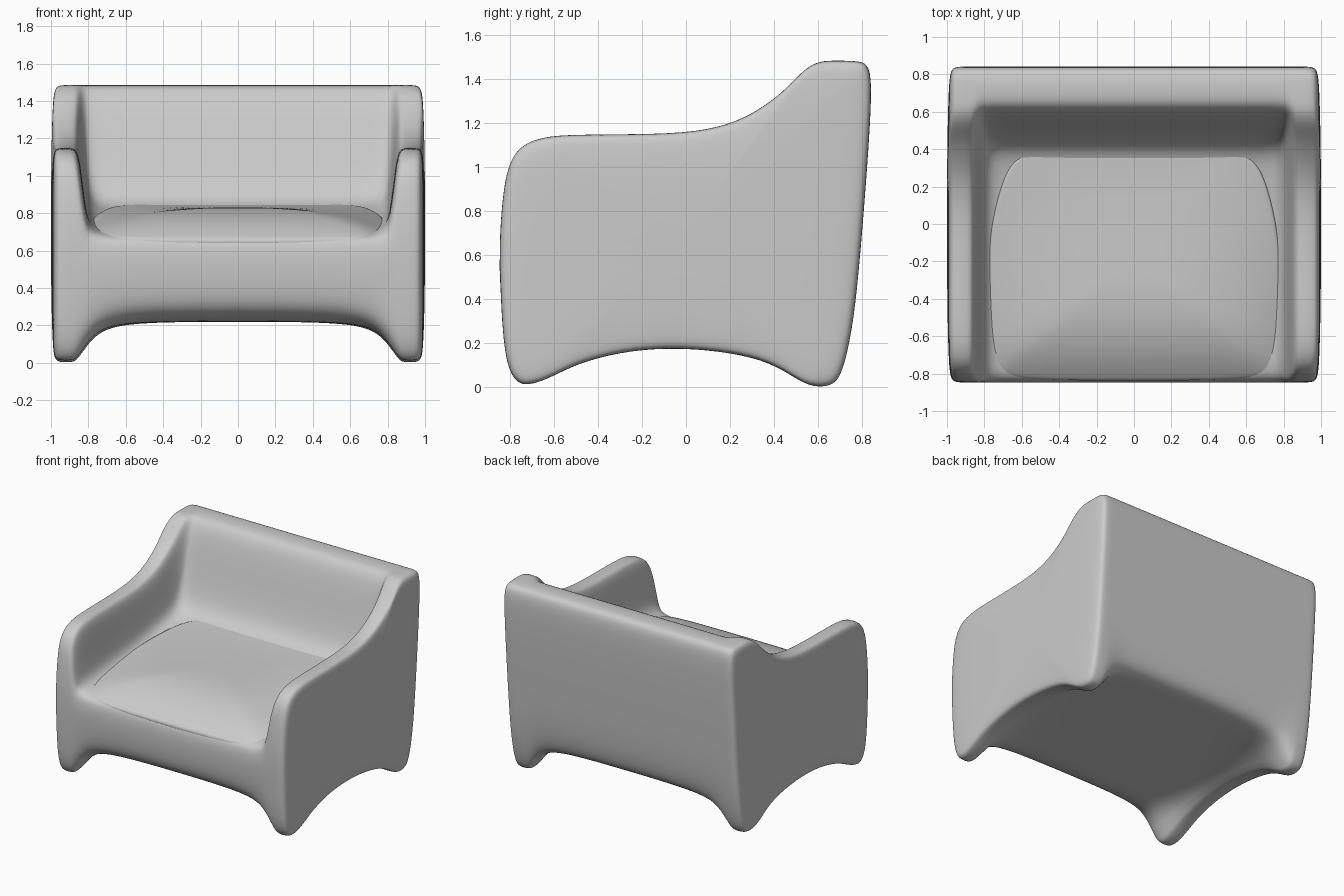
import bpy
import bmesh

cube = bpy.data.objects.get("Cube")
if cube:
    bpy.data.objects.remove(cube, do_unlink=True)


def make_material(name, colour):
    mat = bpy.data.materials.new(name)
    mat.use_nodes = True
    mat.diffuse_color = colour
    mat.node_tree.nodes["Principled BSDF"].inputs["Base Color"].default_value = colour
    return mat


def lerp(a, b, t):
    return a + (b - a) * t


def loft(bm, rings):
    """Skin a list of closed rings with quads and return the vertex rings."""
    loops = [[bm.verts.new(co) for co in ring] for ring in rings]
    for first, second in zip(loops, loops[1:]):
        for i in range(len(first)):
            j = (i + 1) % len(first)
            bm.faces.new((first[i], first[j], second[j], second[i]))
    return loops


def finish(bm, name, material, levels):
    """Turn the cage into a smooth, subdivided object."""
    bmesh.ops.recalc_face_normals(bm, faces=bm.faces)
    for face in bm.faces:
        face.smooth = True
    mesh = bpy.data.meshes.new(name)
    bm.to_mesh(mesh)
    bm.free()
    mesh.materials.append(material)
    obj = bpy.data.objects.new(name, mesh)
    bpy.context.collection.objects.link(obj)
    subdivision = obj.modifiers.new("Smooth", "SUBSURF")
    subdivision.levels = subdivision.render_levels = levels
    return obj


grey = make_material("light_grey", (0.6, 0.6, 0.6, 1))

# Side profiles as (arm y, arm z, middle y, middle z)
top_profile = [
    (-.845, .45, -.845, .45), (-.85, .65, -.85, .57), (-.835, .87, -.84, .64),
    (-.81, 1.01, -.82, .67), (-.76, 1.095, -.76, .69), (-.66, 1.14, -.66, .7),
    (-.5, 1.15, -.5, .71), (-.2, 1.15, -.2, .74), (.05, 1.16, .05, .77),
    (.23, 1.205, .25, .81), (.36, 1.28, .41, .85), (.46, 1.36, .48, 1),
    (.54, 1.45, .55, 1.27), (.61, 1.485, .61, 1.46),
]
back_profile = [(.68, 1.485), (.79, 1.485), (.835, 1.465), (.847, 1.35),
                (.825, 1), (.785, .5)]
under_profile = [
    (.755, .25, .76, .36), (.71, .05, .73, .26), (.66, 0, .66, .22),
    (.56, 0, .56, .22), (.47, .06, .46, .22), (.35, .125, .35, .22),
    (.15, .165, .15, .22), (-.08, .18, -.08, .22), (-.3, .16, -.3, .22),
    (-.5, .105, -.5, .22), (-.62, .04, -.6, .22), (-.72, .005, -.7, .23),
    (-.78, .02, -.78, .27), (-.828, .13, -.825, .33),
]

# Stations across the width: x, arm blend, leg blend, scale about the side centre
stations = [
    (0, 0, 0, 1), (.4, 0, .01, 1), (.6, 0, .07, 1), (.7, 0, .18, 1),
    (.76, .03, .35, 1), (.8, .13, .55, 1), (.815, .3, .65, 1),
    (.83, .55, .74, 1), (.845, .82, .83, 1), (.86, .95, .92, 1),
    (.88, 1, 1, 1), (.95, 1, 1, 1), (.972, 1, 1, .985), (.984, 1, 1, .95),
    (.991, 1, 1, .85), (.997, 1, 1, .6), (1, 1, 1, .25),
]


def section(x, arm, leg, scale):
    points = [(lerp(my, ay, arm), lerp(mz, az, arm)) for ay, az, my, mz in top_profile]
    points += back_profile
    points += [(lerp(my, ay, leg), lerp(mz, az, leg)) for ay, az, my, mz in under_profile]
    return [(x, y * scale, lerp(.7, z, scale)) for y, z in points]


# One-piece shell: arms, backrest, seat base and legs
bm = bmesh.new()
mirrored = [(-s[0],) + s[1:] for s in reversed(stations[1:])]
loops = loft(bm, [section(*s) for s in mirrored + stations])
bm.faces.new(loops[0])
bm.faces.new(loops[-1])
finish(bm, "chair_shell", grey, 2)

# Domed seat cushion: half outline from the back round to the front
half = [(.15, .44), (.3, .44), (.46, .43), (.59, .395), (.67, .32), (.715, .22),
        (.755, .07), (.785, -.1), (.803, -.35), (.803, -.55), (.795, -.68),
        (.765, -.78), (.7, -.825), (.5, -.84), (.2, -.845)]
outline = half + [(-x, y) for x, y in reversed(half)]
centre_y = -.2


def edge_height(y):
    """Rim height, rising from the front edge to the backrest."""
    if y < -.7:
        return lerp(.655, .69, (y + .85) / .15)
    return lerp(.69, .85, min(1, (y + .7) / 1.1))


def cushion_ring(r, drop=0):
    return [(x * r, lerp(centre_y, y, r),
             lerp(.83, edge_height(y), r ** 3) - drop) for x, y in outline]


bm = bmesh.new()
rings = [cushion_ring(.9, .12), cushion_ring(.97, .06)]
rings += [cushion_ring(r) for r in (1, .96, .88, .76, .6, .4, .2, .06)]
loops = loft(bm, rings)
bm.faces.new(loops[0])
bm.faces.new(loops[-1])
finish(bm, "seat_cushion", grey, 2)
